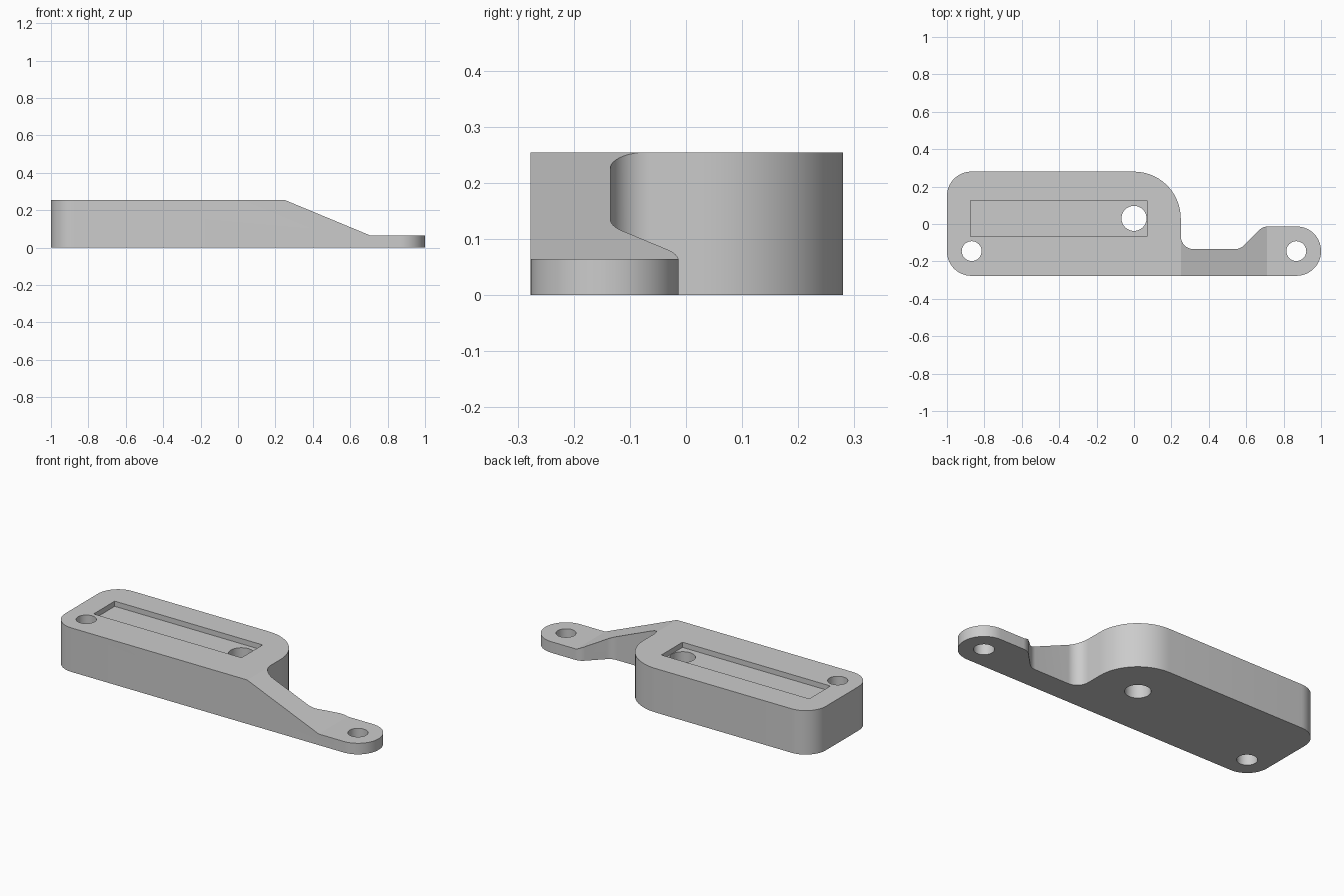
import bpy
import bmesh
import math
from mathutils import Vector

default = bpy.data.objects.get("Cube")
if default:
    bpy.data.objects.remove(default, do_unlink=True)

grey = bpy.data.materials.new("plain grey")
grey.use_nodes = True
grey.diffuse_color = (0.6, 0.6, 0.6, 1)
grey.node_tree.nodes["Principled BSDF"].inputs["Base Color"].default_value = (0.6, 0.6, 0.6, 1)


def rounded(corners, steps=14):
    """Outline from (x, y, radius) corners, each replaced by an arc."""
    points = []
    for i, (x, y, r) in enumerate(corners):
        p = Vector((x, y))
        a = (Vector(corners[i - 1][:2]) - p).normalized()
        b = (Vector(corners[(i + 1) % len(corners)][:2]) - p).normalized()
        half = a.angle(b) / 2
        centre = p + (a + b).normalized() * (r / math.sin(half))
        start = p + a * (r / math.tan(half)) - centre
        end = p + b * (r / math.tan(half)) - centre
        sweep = start.angle_signed(end)
        for k in range(steps + 1):
            t = -sweep * k / steps
            c, s = math.cos(t), math.sin(t)
            q = centre + Vector((c * start.x - s * start.y, s * start.x + c * start.y))
            if not points or (q - points[-1]).length > 0.002:
                points.append(q)
    return points


def prism(name, points, depth):
    """Solid swept from a flat 3D polygon along the depth vector."""
    bm = bmesh.new()
    face = bm.faces.new([bm.verts.new(p) for p in points])
    new = bmesh.ops.extrude_face_region(bm, geom=[face])["geom"]
    bmesh.ops.translate(bm, vec=depth, verts=[v for v in new if isinstance(v, bmesh.types.BMVert)])
    bmesh.ops.recalc_face_normals(bm, faces=bm.faces)
    mesh = bpy.data.meshes.new(name)
    bm.to_mesh(mesh)
    bm.free()
    mesh.materials.append(grey)
    obj = bpy.data.objects.new(name, mesh)
    bpy.context.collection.objects.link(obj)
    return obj


def combine(target, cutter, operation):
    mod = target.modifiers.new(cutter.name, "BOOLEAN")
    mod.object, mod.operation, mod.solver = cutter, operation, "EXACT"
    bpy.context.view_layer.objects.active = target
    bpy.ops.object.modifier_apply(modifier=mod.name)
    bpy.data.objects.remove(cutter, do_unlink=True)


# Plan outline: long block, narrow neck and round lug
outline = rounded([
    (-1, -0.277, 0.13), (1, -0.277, 0.131), (1, -0.013, 0.131),
    (0.689, -0.013, 0.07), (0.567, -0.135, 0.07), (0.25, -0.135, 0.07),
    (0.25, 0.28, 0.25), (-1, 0.28, 0.13)])
bracket = prism("bracket_body", [(p.x, p.y, 0) for p in outline], (0, 0, 0.4))

# Side profile: level top, slope down the neck, thin lug
side = [(-1.1, -0.1), (1.1, -0.1), (1.1, 0.064), (0.71, 0.064), (0.252, 0.254), (-1.1, 0.254)]
combine(bracket, prism("side_profile", [(x, -0.5, z) for x, z in side], (0, 1, 0)), "INTERSECT")

# Shallow rectangular pocket
pocket = [(-0.875, -0.068), (0.07, -0.068), (0.07, 0.125), (-0.875, 0.125)]
combine(bracket, prism("pocket", [(x, y, 0.224) for x, y in pocket], (0, 0, 0.1)), "DIFFERENCE")

# Through holes: pivot and two screw holes
for name, x, y, r in [("pivot_hole", 0, 0.03, 0.067),
                      ("block_screw_hole", -0.868, -0.145, 0.053),
                      ("lug_screw_hole", 0.868, -0.145, 0.053)]:
    angles = [math.tau * k / 48 for k in range(48)]
    ring = [(x + r * math.cos(a), y + r * math.sin(a), -0.1) for a in angles]
    combine(bracket, prism(name, ring, (0, 0, 0.5)), "DIFFERENCE")

# Smooth the rounded walls, keep the rims sharp
bpy.ops.object.select_all(action="DESELECT")
bracket.select_set(True)
bpy.context.view_layer.objects.active = bracket
bpy.ops.object.shade_smooth_by_angle(angle=math.radians(20))
